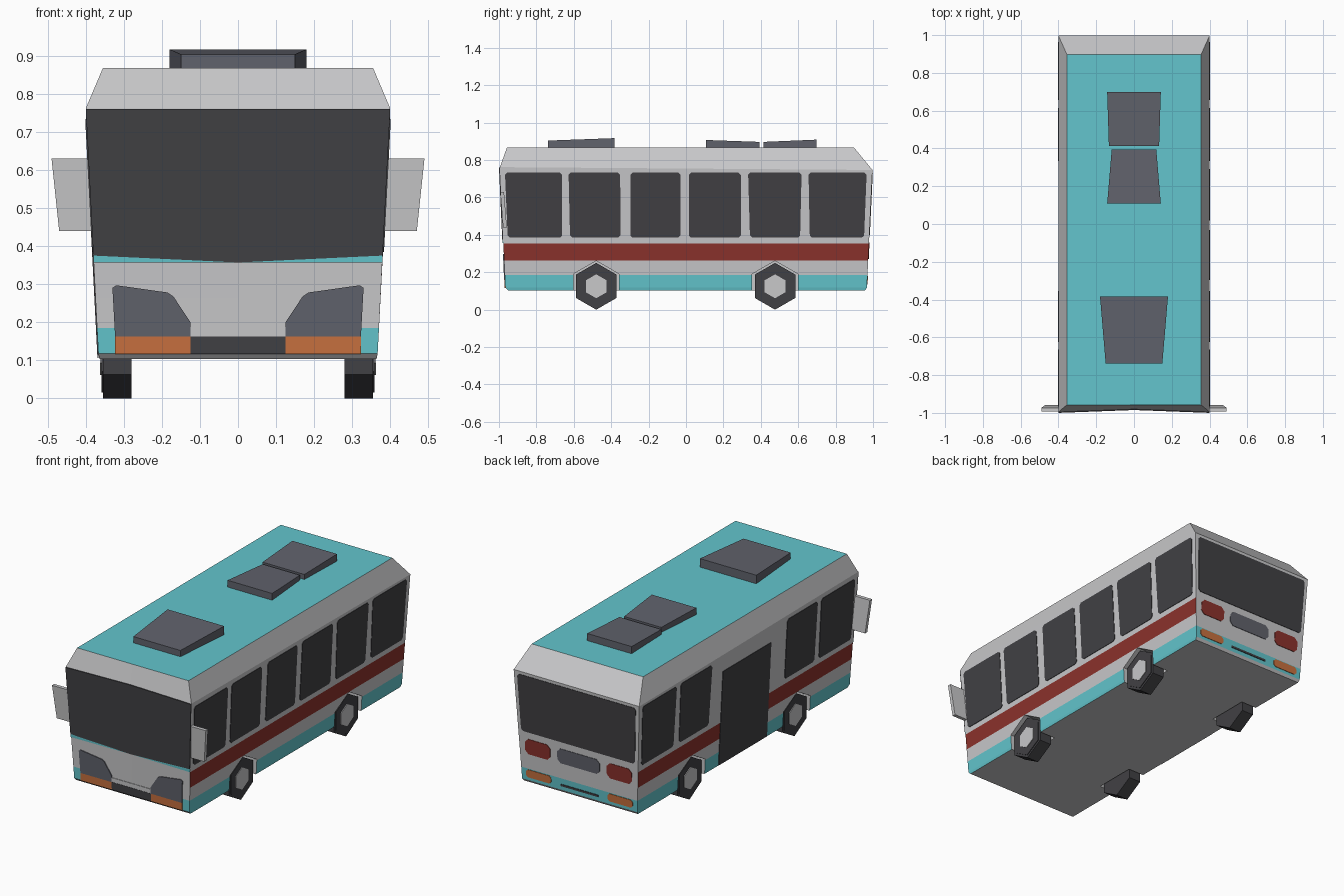
import bpy, bmesh, math
from mathutils import Vector

if "Cube" in bpy.data.objects:
    bpy.data.objects.remove(bpy.data.objects["Cube"])


def material(name, r, g, b):
    m = bpy.data.materials.new(name)
    m.diffuse_color = (r, g, b, 1)
    m.use_nodes = True
    m.node_tree.nodes["Principled BSDF"].inputs["Base Color"].default_value = m.diffuse_color
    return m


GREY = material("light grey", .58, .58, .59)
CYAN = material("cyan", .125, .56, .61)
RED = material("dark red", .26, .032, .025)
DARK = material("charcoal", .053, .052, .058)
SLATE = material("slate", .118, .123, .15)
ORANGE = material("orange", .58, .165, .05)

# Body dimensions
Z0, Z1, ZF, ZR, ZT = .103, .118, .762, .747, .868
DIP = .015


def level(z):
    return (z - Z1) / (ZF - Z1)


def half_width(z):
    return .367 + .033 * level(z)


def front_pt(x, z):
    t = level(z)
    return Vector((x, -.966 - .029 * t + DIP * t * (1 - min(1, abs(x) / half_width(z))), z))


def rear_pt(x, z):
    return Vector((x, .967 + .03 * level(z), z))


def new_object(name, bm, mats):
    bmesh.ops.recalc_face_normals(bm, faces=bm.faces[:])
    me = bpy.data.meshes.new(name)
    bm.to_mesh(me)
    bm.free()
    for m in mats:
        me.materials.append(m)
    ob = bpy.data.objects.new(name, me)
    bpy.context.collection.objects.link(ob)
    return ob


def prism(name, pts, offset, mats, index=0):
    """Solid from a flat outline moved along an offset."""
    bm = bmesh.new()
    a = [bm.verts.new(p) for p in pts]
    b = [bm.verts.new(Vector(p) + Vector(offset)) for p in pts]
    bm.faces.new(a)
    bm.faces.new(b)
    for i in range(len(a)):
        j = (i + 1) % len(a)
        bm.faces.new((a[i], a[j], b[j], b[i]))
    for f in bm.faces:
        f.material_index = index
    return new_object(name, bm, mats)


def rounded(pts, c=.012):
    """Chamfer the corners of a 2D outline."""
    out = []
    for i, p in enumerate(pts):
        p = Vector(p)
        for q in (pts[i - 1], pts[(i + 1) % len(pts)]):
            out.append(p + (Vector(q) - p).normalized() * c)
    return out


def rect(a, b, lo, hi):
    return [(a, lo), (b, lo), (b, hi), (a, hi)]


def front_plate(name, pts, mat, t=.004):
    return prism(name, [front_pt(x, z) for x, z in pts], (0, -t, 0), [mat])


def rear_plate(name, pts, mat, t=.003):
    return prism(name, [rear_pt(x, z) for x, z in pts], (0, t, 0), [mat])


def side_plate(name, s, pts, mat):
    return prism(name, [(s * half_width(z), y, z) for y, z in pts], (s * .003, 0, 0), [mat])


def hexagon(y, z, r):
    return [(y + r * math.cos(math.radians(30 + 60 * k)),
             z + r * math.sin(math.radians(30 + 60 * k))) for k in range(6)]


# Body shell: four rings of five corners, front centre slightly dished
bm = bmesh.new()
rings = []
for hw, yf, yc, yr, zf, zr in ((.364, -.952, -.952, .957, Z0, Z0),
                               (.367, -.966, -.966, .967, Z1, Z1),
                               (.4, -.995, -.995 + DIP, .997, ZF, ZR),
                               (.355, -.957, -.957, .897, ZT, ZT)):
    rings.append([bm.verts.new(p) for p in ((-hw, yf, zf), (0, yc, zf), (hw, yf, zf),
                                            (hw, yr, zr), (-hw, yr, zr))])
for lo, hi in zip(rings, rings[1:]):
    for i in range(5):
        j = (i + 1) % 5
        bm.faces.new((lo[i], lo[j], hi[j], hi[i]))
bm.faces.new(rings[0])
bm.faces.new(rings[-1])
for z in (.185, .262, .355):
    bmesh.ops.bisect_plane(bm, geom=bm.verts[:] + bm.edges[:] + bm.faces[:],
                           plane_co=(0, 0, z), plane_no=(0, 0, 1))
bmesh.ops.recalc_face_normals(bm, faces=bm.faces[:])
# Paint bands by height and direction
for f in bm.faces:
    z, n = f.calc_center_median().z, f.normal
    if n.z > .95 or (z < .185 and n.z > -.3):
        f.material_index = 1
    elif .262 < z < .355 and abs(n.x) > .9:
        f.material_index = 2
    elif z < .185 and abs(n.x) > .9:
        f.material_index = 1
body = new_object("bus_body", bm, [GREY, CYAN, RED])

# Wheel arches cut into the body, with wheels
for s in (-1, 1):
    for y in (-.48, .476):
        cutter = prism("arch_cutter", [(s * .265, a, b) for a, b in hexagon(y, .12, .141)],
                       (s * .3, 0, 0), [GREY, CYAN, RED], 0)
        cutter.hide_render = True
        mod = body.modifiers.new("arch", 'BOOLEAN')
        mod.operation, mod.solver, mod.object = 'DIFFERENCE', 'EXACT', cutter
        bpy.context.view_layer.objects.active = body
        bpy.ops.object.modifier_apply(modifier=mod.name)
        bpy.data.objects.remove(cutter)
        for part, r, x, d, m in (("tyre", .125, .28, .075, DARK),
                                 ("tyre_wall", .11, .354, .005, DARK),
                                 ("hub", .064, .357, .006, GREY)):
            prism(part, [(s * x, a, b) for a, b in hexagon(y, .125, r)], (s * d, 0, 0), [m])

# Side windows; the left side has a door in the middle
LO, HI = .385, .733
windows = [[(-.953, LO), (-.662, LO), (-.662, HI), (-.968, HI)],
           [(-.62, LO), (-.35, LO), (-.352, HI), (-.628, HI)],
           rect(-.298, -.03, LO, HI), rect(.015, .293, LO, HI),
           [(.342, LO), (.61, LO), (.618, HI), (.332, HI)],
           [(.662, LO), (.952, LO), (.966, HI), (.655, HI)]]
for s in (-1, 1):
    for i, w in enumerate(windows):
        if s > 0 or i not in (2, 3):
            side_plate("side_window", s, rounded(w), DARK)
side_plate("door", -1, rect(-.21, .23, .106, .655), DARK)

# Front and rear details, mirrored
for s in (-1, 1):
    front_plate("windshield", [(0, .357), (s * half_width(.375), .375),
                               (s * half_width(.76), .76), (0, .76)], DARK, .005)
    front_plate("windshield_trim", [(0, .357), (s * half_width(.357), .357),
                                    (s * half_width(.375), .375)], CYAN)
    front_plate("bumper_band", [(0, .162), (s * .323, .162), (s * .323, .187), (0, .187)],
                GREY, .003)
    front_plate("headlight", [(s * x, z) for x, z in
                              ((.125, .162), (.323, .162), (.33, .29), (.32, .297),
                               (.185, .278), (.17, .268), (.125, .2))], SLATE, .005)
    front_plate("front_indicator", [(s * x, z) for x, z in rect(.125, .323, .117, .162)], ORANGE)
    rear_plate("tail_light", rounded([(s * x, z) for x, z in rect(.18, .34, .272, .36)], .02), RED)
    rear_plate("rear_indicator", rounded([(s * x, z) for x, z in rect(.18, .34, .135, .18)]),
               ORANGE)
    # Wing mirrors
    prism("mirror", [(s * .49, -.993, .63), (s * .395, -.993, .63),
                     (s * .385, -.978, .44), (s * .47, -.978, .44)], (0, .02, 0), [GREY])
front_plate("front_grille", rect(-.125, .125, .117, .162), DARK)
rear_plate("rear_window", rounded([(-.362, .4), (.362, .4), (.378, .73), (-.378, .73)]), DARK)
rear_plate("number_panel", rounded(rect(-.135, .135, .275, .36), .02), SLATE)
rear_plate("rear_slot", rect(-.12, .12, .14, .152), DARK)

# Tapered roof units with sloping tops
for y0, w0, h0, y1, w1, h1 in ((-.738, .15, .904, -.383, .18, .917),
                               (.108, .142, .907, .394, .118, .897),
                               (.414, .133, .897, .698, .142, .909)):
    bm = bmesh.new()
    for y, w, h in ((y0, w0, h0), (y1, w1, h1)):
        for x in (-w, w):
            for z in (.86, h):
                bm.verts.new((x, y, z))
    bmesh.ops.convex_hull(bm, input=bm.verts[:])
    new_object("roof_unit", bm, [SLATE])
